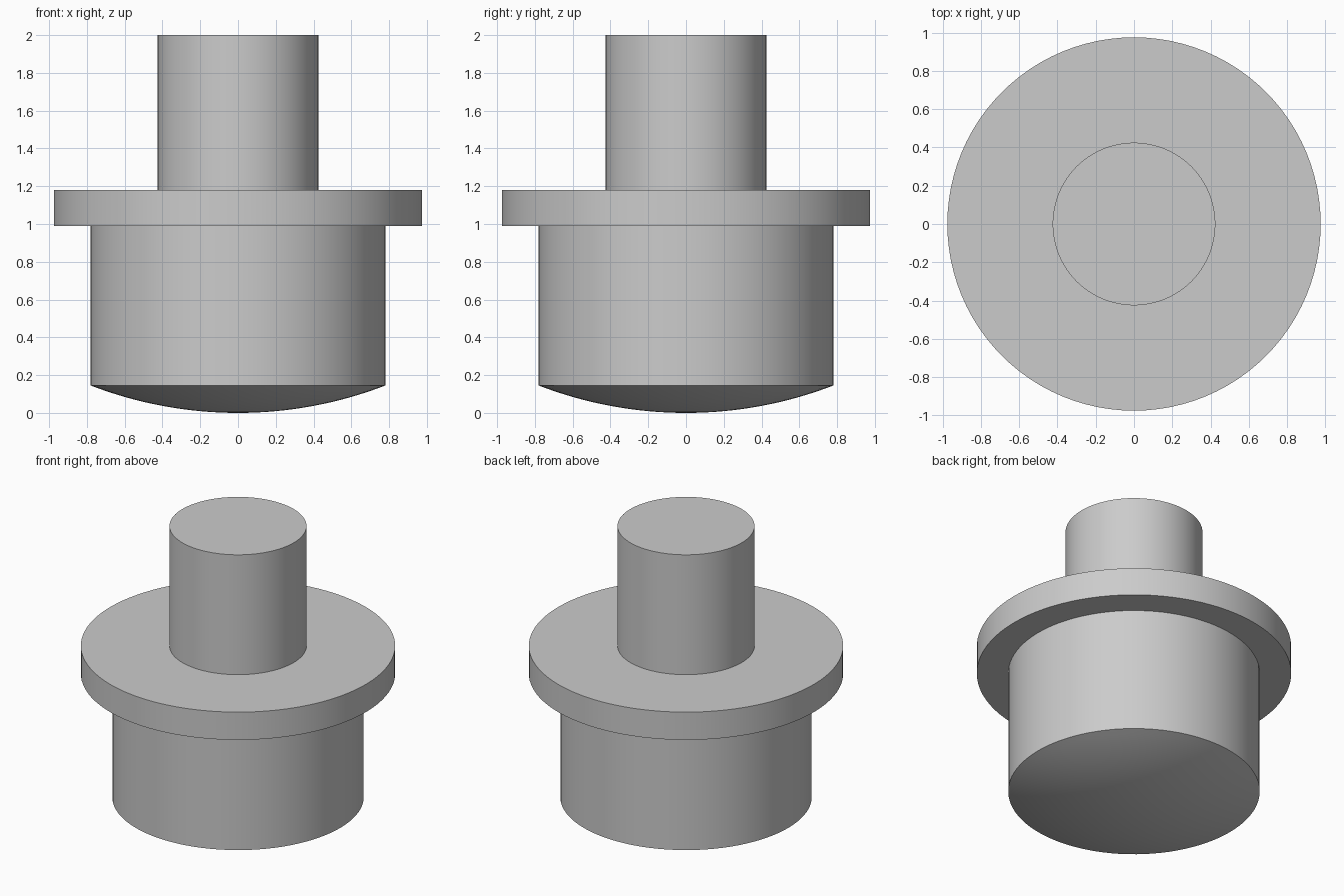
import bpy
import bmesh
from math import sin, cos, asin, pi, radians

cube = bpy.data.objects.get("Cube")
if cube:
    bpy.data.objects.remove(cube, do_unlink=True)

SEGMENTS = 96
BODY_R, FLANGE_R, STEM_R = 0.78, 0.975, 0.425
DOME_H, FLANGE_Z, STEM_Z, TOP_Z = 0.145, 0.99, 1.18, 2.0

grey = bpy.data.materials.new("plain grey")
grey.use_nodes = True
grey.diffuse_color = (0.6, 0.6, 0.6, 1)
grey.node_tree.nodes["Principled BSDF"].inputs["Base Color"].default_value = (0.6, 0.6, 0.6, 1)


def lathe(name, profile):
    """Turn a (radius, height) profile, listed bottom to top, about z."""
    bm = bmesh.new()
    rings = []
    for r, z in profile:
        if r < 1e-6:
            rings.append([bm.verts.new((0, 0, z))] * SEGMENTS)
        else:
            rings.append([bm.verts.new((r * cos(2 * pi * i / SEGMENTS),
                                        r * sin(2 * pi * i / SEGMENTS), z))
                          for i in range(SEGMENTS)])
    for low, high in zip(rings, rings[1:]):
        for i in range(SEGMENTS):
            j = (i + 1) % SEGMENTS
            corners = dict.fromkeys((low[i], low[j], high[j], high[i]))
            bm.faces.new(list(corners))
    mesh = bpy.data.meshes.new(name)
    bm.to_mesh(mesh)
    bm.free()
    mesh.materials.append(grey)
    obj = bpy.data.objects.new(name, mesh)
    bpy.context.collection.objects.link(obj)
    bpy.ops.object.select_all(action="DESELECT")
    obj.select_set(True)
    bpy.context.view_layer.objects.active = obj
    bpy.ops.object.shade_smooth_by_angle(angle=radians(15))
    return obj


# Body: shallow spherical underside and straight wall
sphere_r = (BODY_R ** 2 + DOME_H ** 2) / (2 * DOME_H)
half_angle = asin(BODY_R / sphere_r)
steps = 16
dome = [(sphere_r * sin(half_angle * k / steps),
         sphere_r * (1 - cos(half_angle * k / steps))) for k in range(steps + 1)]
lathe("domed_body", dome + [(BODY_R, FLANGE_Z)])

# Flange: wide collar between body and stem
lathe("flange", [(BODY_R, FLANGE_Z), (FLANGE_R, FLANGE_Z),
                 (FLANGE_R, STEM_Z), (STEM_R, STEM_Z)])

# Stem: flat-topped post
lathe("stem", [(STEM_R, STEM_Z), (STEM_R, TOP_Z), (0, TOP_Z)])
